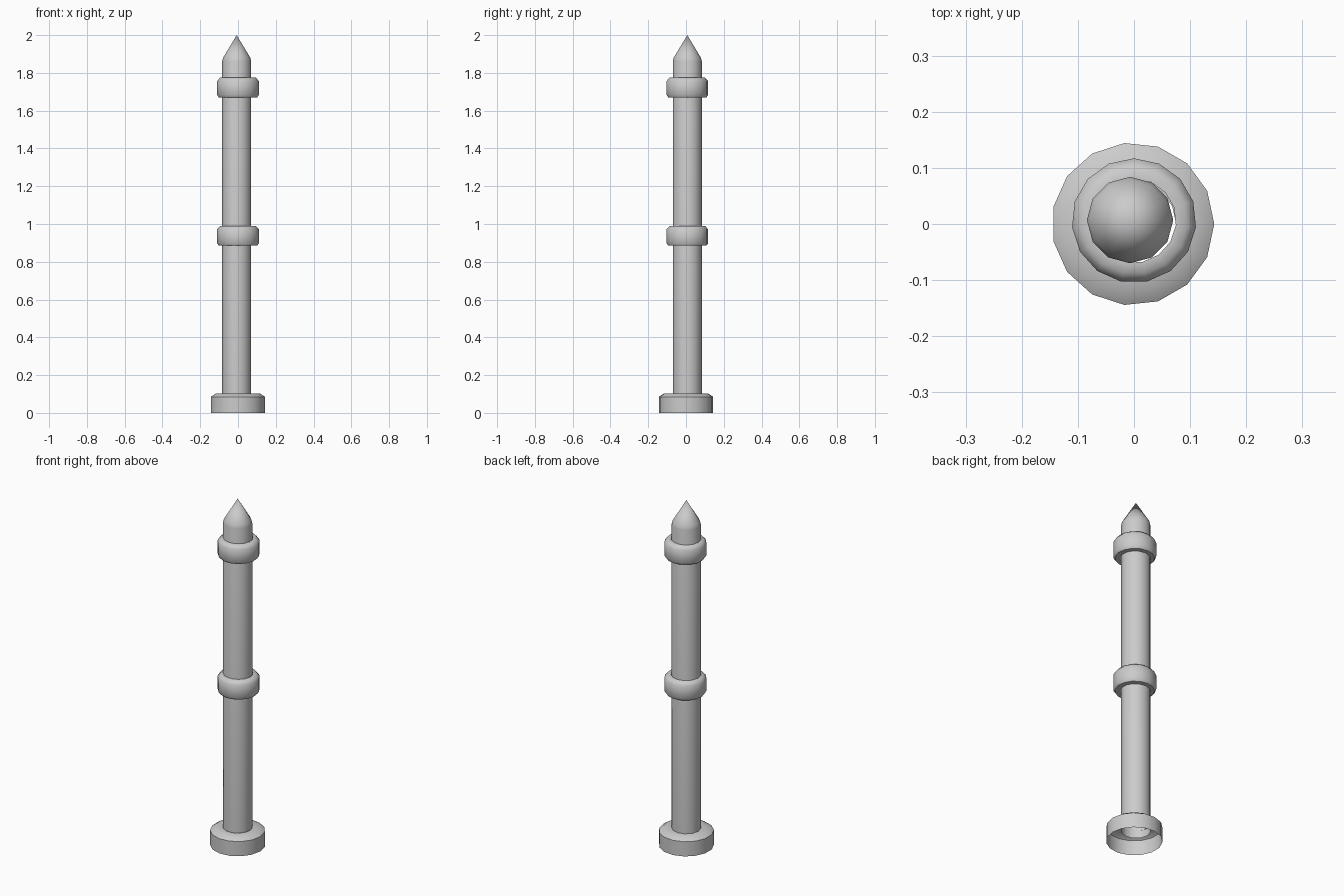
import bpy, bmesh, math

if "Cube" in bpy.data.objects:
    bpy.data.objects.remove(bpy.data.objects["Cube"])


def lathe(name, profile, sides, center=(0, 0), start=0.0):
    """Revolve (radius, z) points into an open shell; radius 0 makes a tip."""
    bm = bmesh.new()
    rings = []
    for r, z in profile:
        if r == 0:
            rings.append([bm.verts.new((center[0], center[1], z))] * sides)
            continue
        ring = []
        for i in range(sides):
            a = start + 2 * math.pi * i / sides
            ring.append(bm.verts.new((center[0] + r * math.cos(a),
                                      center[1] + r * math.sin(a), z)))
        rings.append(ring)
    for lo, hi in zip(rings, rings[1:]):
        for i in range(sides):
            j = (i + 1) % sides
            quad = list(dict.fromkeys((lo[i], lo[j], hi[j], hi[i])))
            bm.faces.new(quad)
    mesh = bpy.data.meshes.new(name)
    bm.to_mesh(mesh)
    bm.free()
    obj = bpy.data.objects.new(name, mesh)
    bpy.context.collection.objects.link(obj)
    bpy.ops.object.select_all(action='DESELECT')
    obj.select_set(True)
    bpy.context.view_layer.objects.active = obj
    bpy.ops.object.shade_smooth_by_angle(angle=math.radians(50))
    return obj


# pole with pointed tip
lathe("pole", [(0.077, 0.06), (0.077, 1.86), (0.072, 1.88), (0, 2.0)],
      12, (-0.007, 0.007))

# base foot, hollow underneath
lathe("base", [(0.145, 0), (0.145, 0.085), (0.118, 0.103), (0.077, 0.103)],
      15, (-0.002, 0))

# collars around the pole
for name, z in (("middle_collar", 0.885), ("upper_collar", 1.67)):
    lathe(name, [(0.075, z), (0.102, z), (0.111, z + 0.013),
                 (0.111, z + 0.087), (0.095, z + 0.105), (0.075, z + 0.105)],
          15, (0, 0.006), math.pi / 2)
